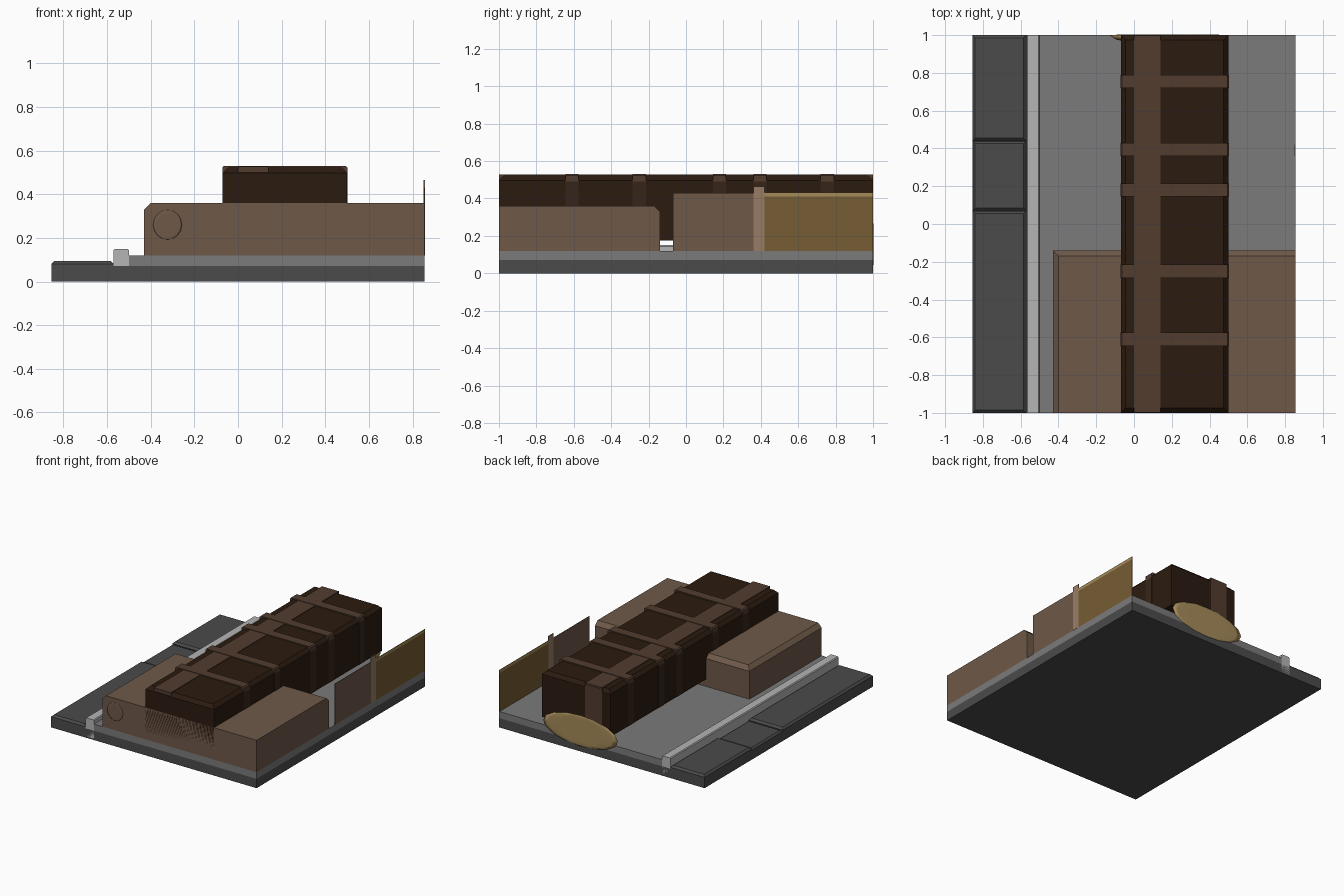
import bpy, bmesh, math

if "Cube" in bpy.data.objects:
    bpy.data.objects.remove(bpy.data.objects["Cube"])

def material(name, r, g, b):
    m = bpy.data.materials.new(name)
    m.diffuse_color = tuple(min(1, 1.2 * (c / 255) ** 2.2) for c in (r, g, b)) + (1,)
    m.use_nodes = True
    m.node_tree.nodes["Principled BSDF"].inputs["Base Color"].default_value = m.diffuse_color
    return m

PAVING = material("paving", 70, 70, 70)
FLOOR = material("floor", 112, 112, 112)
KERB = material("kerb", 165, 165, 165)
WOOD = material("wood", 101, 82, 68)
POST = material("post", 140, 114, 94)
CRATE = material("crate", 43, 30, 21)
BAND = material("band", 52, 38, 28)
STRAP = material("strap", 76, 57, 46)
GOLD = material("gold", 108, 86, 50)
BRASS = material("brass", 150, 126, 82)

def finish(name, bm, mat):
    me = bpy.data.meshes.new(name)
    bm.to_mesh(me)
    bm.free()
    me.materials.append(mat)
    ob = bpy.data.objects.new(name, me)
    bpy.context.collection.objects.link(ob)
    return ob

def box(name, x, y, z, mat, bevel=0, sides="LRFB"):
    """Box from (min, max) ranges; chamfers the chosen top edges."""
    bm = bmesh.new()
    bmesh.ops.create_cube(bm, size=1)
    for v in bm.verts:
        v.co = [r[0] if c < 0 else r[1] for c, r in zip(v.co, (x, y, z))]
    if bevel:
        edges = []
        for e in bm.edges:
            a, b = (v.co for v in e.verts)
            if min(a.z, b.z) < z[1] - 1e-5:
                continue
            if abs(a.x - b.x) < 1e-5:
                side = "L" if abs(a.x - x[0]) < 1e-5 else "R"
            else:
                side = "F" if abs(a.y - y[0]) < 1e-5 else "B"
            if side in sides:
                edges.append(e)
        bmesh.ops.bevel(bm, geom=edges, offset=bevel, segments=1, affect='EDGES')
    return finish(name, bm, mat)

def medallion(name, centre, radii, mat, y_limit):
    """Low-poly ellipsoid flattened against the end of the tile."""
    bm = bmesh.new()
    bmesh.ops.create_uvsphere(bm, u_segments=12, v_segments=8, radius=1)
    for v in bm.verts:
        v.co = [c + p * r for c, p, r in zip(centre, v.co, radii)]
        v.co.y = min(v.co.y, y_limit) if y_limit > 0 else max(v.co.y, y_limit)
    for f in bm.faces:
        f.smooth = True
    return finish(name, bm, mat)

W = 0.855

# Ground: foundation, raised floor, kerb and paving slabs
box("foundation", (-W, W), (-1, 1), (0, 0.07), PAVING)
box("floor", (-0.5, W), (-1, 1), (0.07, 0.12), FLOOR)
box("kerb", (-0.57, -0.5), (-1, 1), (0.01, 0.15), KERB, 0.006, "LR")
for i, (y0, y1, top) in enumerate([(-1, 0.07, 0.095), (0.07, 0.44, 0.082), (0.44, 1, 0.095)]):
    box(f"paving_slab_{i + 1}", (-W, -0.57), (y0, y1), (0.04, top), PAVING, 0.014)

# Wooden block under the front of the crate
box("wooden_block", (-0.43, W), (-1, -0.14), (0.12, 0.36), WOOD, 0.03, "LB")

# Long crate
CX, TOP = (-0.07, 0.5), 0.522
box("long_crate", CX, (-1, 1), (0.175, TOP), CRATE, 0.025)

# Straps: one lengthwise, five across with bands down the sides
box("long_strap", (0, 0.14), (-0.999, 0.999), (0.5, 0.527), STRAP)
box("end_strap", (0, 0.14), (0.98, 1.001), (0.175, 0.515), STRAP)
for i, y in enumerate((-0.61, -0.25, 0.18, 0.395, 0.755)):
    ys = (y - 0.035, y + 0.035)
    box(f"cross_strap_{i + 1}", (CX[0] - 0.002, CX[1] + 0.002), ys, (0.49, 0.53), STRAP, 0.008, "LR")
    for side, x in zip(("left", "right"), CX):
        box(f"{side}_band_{i + 1}", (x - 0.002, x + 0.002), ys, (0.175, 0.49), BAND)

# Thin panels along the right edge
box("brown_panel", (W - 0.003, W), (-0.07, 0.42), (0.12, 0.43), WOOD)
box("gold_panel", (W - 0.003, W), (0.42, 1), (0.12, 0.41), GOLD)
box("gold_panel_rim", (W - 0.003, W), (0.42, 1), (0.41, 0.432), BRASS)
box("panel_post", (W - 0.006, W + 0.001), (0.36, 0.42), (0.12, 0.465), POST)

# Flattened round fittings on the two ends
medallion("back_medallion", (0.178, 1.0, 0.155), (0.311, 0.05, 0.115), BRASS, 1.002)
medallion("front_knob", (-0.323, -1.0, 0.26), (0.066, 0.04, 0.068), WOOD, -1.001)
